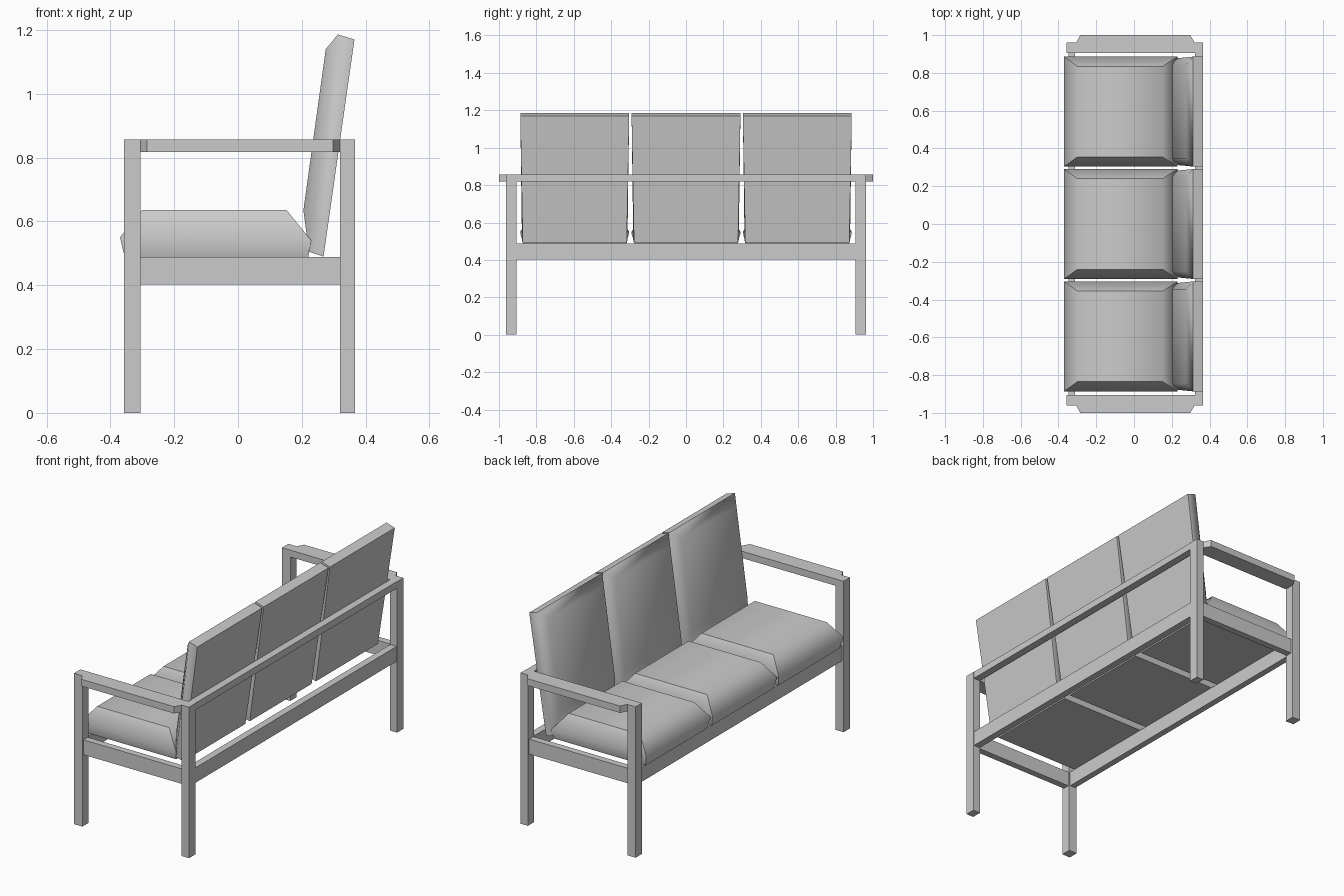
import bpy, bmesh

if "Cube" in bpy.data.objects:
    bpy.data.objects.remove(bpy.data.objects["Cube"])


def finish(bm, name, smooth=False):
    bmesh.ops.recalc_face_normals(bm, faces=bm.faces)
    me = bpy.data.meshes.new(name)
    bm.to_mesh(me)
    bm.free()
    ob = bpy.data.objects.new(name, me)
    bpy.context.collection.objects.link(ob)
    if smooth:
        bpy.ops.object.select_all(action='DESELECT')
        ob.select_set(True)
        bpy.context.view_layer.objects.active = ob
        bpy.ops.object.shade_smooth_by_angle(angle=1.05)
    return ob


def prism(name, outline, z0, z1):
    bm = bmesh.new()
    face = bm.faces.new([bm.verts.new((x, y, z0)) for x, y in outline])
    ext = bmesh.ops.extrude_face_region(bm, geom=[face])
    verts = [g for g in ext['geom'] if isinstance(g, bmesh.types.BMVert)]
    bmesh.ops.translate(bm, verts=verts, vec=(0, 0, z1 - z0))
    return finish(bm, name)


def box(name, x0, x1, y0, y1, z0, z1):
    return prism(name, [(x0, y0), (x1, y0), (x1, y1), (x0, y1)], z0, z1)


def cushion(name, yc, rings):
    # each ring: two ends (x, z, half width) spanning the cushion's length
    bm = bmesh.new()
    loops = []
    for (xa, za, wa), (xb, zb, wb) in rings:
        pts = [(xa, yc - wa, za), (xb, yc - wb, zb), (xb, yc + wb, zb), (xa, yc + wa, za)]
        loops.append([bm.verts.new(p) for p in pts])
    for a, b in zip(loops, loops[1:]):
        for i in range(4):
            j = (i + 1) % 4
            bm.faces.new((a[i], a[j], b[j], b[i]))
    bm.faces.new(loops[0])
    bm.faces.new(loops[-1])
    return finish(bm, name, True)


# legs, side rails and armrests on both ends
for s, side in ((-1, "right"), (1, "left")):
    a, b = sorted((s * 0.905, s * 0.962))
    box("front_leg_" + side, -0.357, -0.305, a, b, 0, 0.857)
    box("rear_leg_" + side, 0.32, 0.366, a, b, 0, 0.857)
    a, b = sorted((s * 0.912, s * 0.95))
    box("side_rail_" + side, -0.305, 0.32, a, b, 0.403, 0.488)
    arm = [(-0.305, 0.905), (0.32, 0.905), (0.32, 0.962), (0.298, 1.0), (-0.285, 1.0), (-0.305, 0.962)]
    prism("armrest_" + side, [(x, s * y) for x, y in arm], 0.818, 0.857)

# long rails
box("front_rail", -0.348, -0.312, -0.905, 0.905, 0.403, 0.488)
box("back_rail", 0.322, 0.362, -0.905, 0.905, 0.403, 0.488)
box("back_top_bar", 0.322, 0.364, -0.905, 0.905, 0.818, 0.857)

# three seat and back cushions
seat = [((-0.355, 0.488, 0.275), (0.22, 0.488, 0.275)),
        ((-0.37, 0.55, 0.291), (0.23, 0.54, 0.291)),
        ((-0.30, 0.636, 0.24), (0.152, 0.636, 0.24))]
back = [((0.268, 0.49, 0.278), (0.365, 1.17, 0.291)),
        ((0.222, 0.505, 0.282), (0.313, 1.186, 0.291)),
        ((0.205, 0.635, 0.25), (0.275, 1.14, 0.25))]
for i, yc in enumerate((-0.595, 0, 0.595)):
    cushion(f"seat_cushion_{i + 1}", yc, seat)
    cushion(f"back_cushion_{i + 1}", yc, back)
